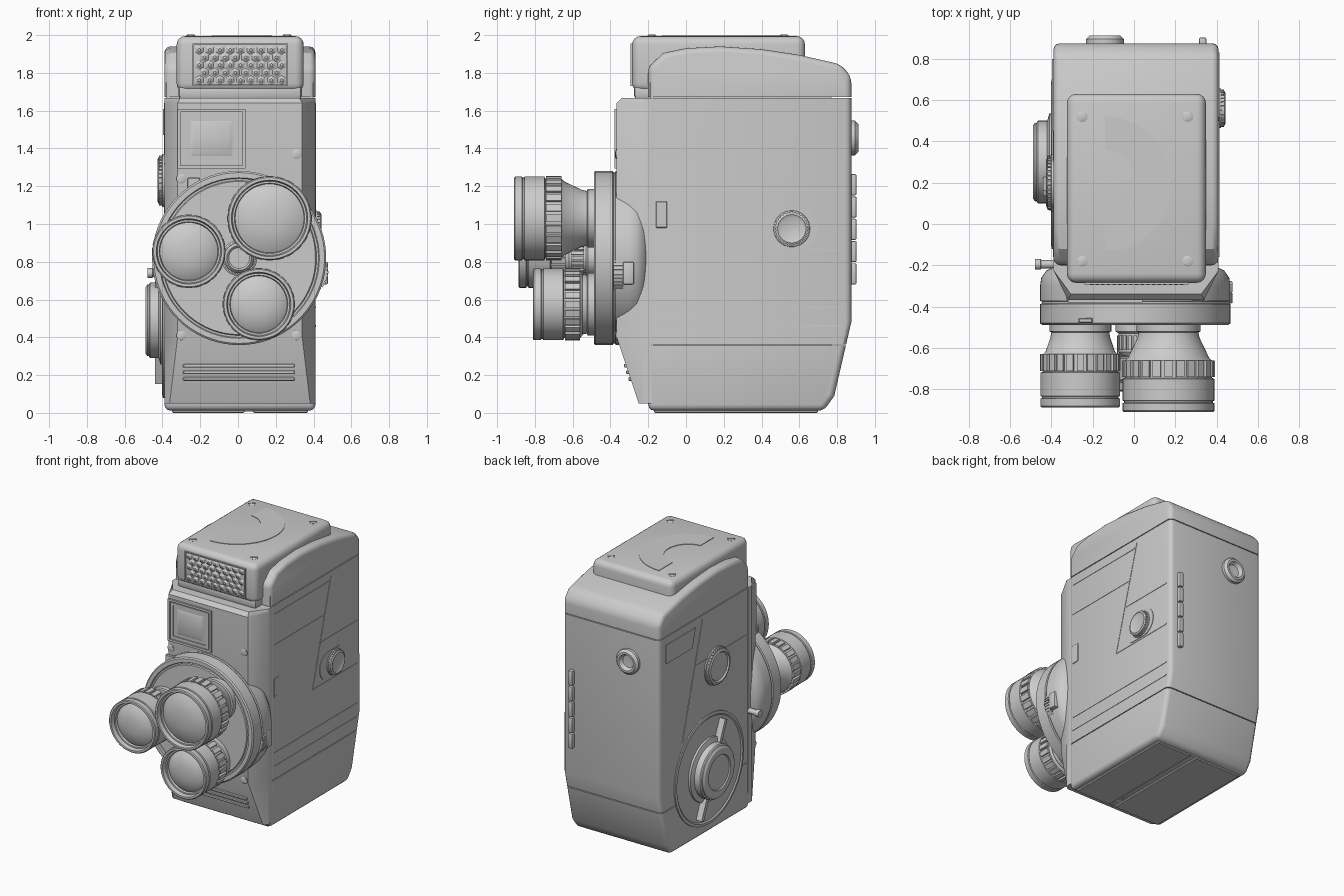
import bpy, bmesh
from math import sin, cos, pi, radians, sqrt
from mathutils import Vector, Matrix

old = bpy.data.objects.get("Cube")
if old:
    bpy.data.objects.remove(old)

grey = bpy.data.materials.new("light_grey")
grey.use_nodes = True
grey.diffuse_color = (0.6, 0.6, 0.6, 1)
grey.node_tree.nodes["Principled BSDF"].inputs["Base Color"].default_value = (0.6, 0.6, 0.6, 1)
parts = []

FRONT, BACK = Vector((0, -1, 0)), Vector((0, 1, 0))
LEFT, RIGHT, UP = Vector((1, 0, 0)), Vector((-1, 0, 0)), Vector((0, 0, 1))


def finish(name, bm, matrix=None):
    bmesh.ops.recalc_face_normals(bm, faces=bm.faces)
    mesh = bpy.data.meshes.new(name)
    bm.to_mesh(mesh)
    bm.free()
    mesh.materials.append(grey)
    ob = bpy.data.objects.new(name, mesh)
    if matrix:
        ob.matrix_world = matrix
    bpy.context.collection.objects.link(ob)
    parts.append(ob)
    return ob


def bevel_sharp(bm, width, segments=3):
    edges = [e for e in bm.edges if len(e.link_faces) == 2 and e.calc_face_angle(0) > radians(35)]
    bmesh.ops.bevel(bm, geom=edges, offset=width, segments=segments, profile=0.5,
                    affect='EDGES', clamp_overlap=True)


def add_box(bm, lo, hi, turn=None):
    lo, hi = Vector(lo), Vector(hi)
    m = Matrix.Translation((lo + hi) / 2) @ Matrix.Diagonal((*(hi - lo), 1))
    bmesh.ops.create_cube(bm, size=1, matrix=turn @ m if turn else m)


def box(name, lo, hi, bevel=0, segments=3):
    bm = bmesh.new()
    add_box(bm, lo, hi)
    if bevel:
        bevel_sharp(bm, bevel, segments)
    return finish(name, bm)


def prism(bm, points, depth):
    """Extrude a closed outline of 3D points along a vector."""
    face = bm.faces.new([bm.verts.new(p) for p in points])
    ext = bmesh.ops.extrude_face_region(bm, geom=[face], use_keep_orig=True)
    bmesh.ops.translate(bm, vec=depth, verts=[v for v in ext["geom"] if isinstance(v, bmesh.types.BMVert)])
    bmesh.ops.recalc_face_normals(bm, faces=bm.faces)


def facing(centre, direction):
    return Matrix.Translation(centre) @ direction.to_track_quat('Z', 'Y').to_matrix().to_4x4()


def lathe(name, centre, direction, profile, teeth=None, segments=48):
    """Spin (radius, height) points; teeth = (count, radius, low, high) adds grip ribs."""
    bm = bmesh.new()
    verts = [bm.verts.new((r, 0, h)) for r, h in profile]
    edges = [bm.edges.new(pair) for pair in zip(verts, verts[1:])]
    bmesh.ops.spin(bm, geom=verts + edges, axis=(0, 0, 1), cent=(0, 0, 0),
                   angle=2 * pi, steps=segments, use_duplicate=False)
    bmesh.ops.remove_doubles(bm, verts=bm.verts, dist=0.0005)
    if teeth:
        count, radius, low, high = teeth
        half = radius * pi / count * 0.66
        for i in range(count):
            add_box(bm, (radius - 0.03, -half, low), (radius, half, high),
                    Matrix.Rotation(2 * pi * i / count, 4, 'Z'))
    return finish(name, bm, facing(centre, direction))


def screw(name, centre, direction):
    lathe(name, centre, direction, [(0.026, -0.01), (0.026, 0.003), (0.02, 0.006), (0, 0.007)], segments=20)
    bm = bmesh.new()
    add_box(bm, (-0.024, -0.004, 0), (0.024, 0.004, 0.01), Matrix.Rotation(0.7, 4, 'Z'))
    finish(name + "_slot", bm, facing(centre, direction))


# Main shell: one side profile, rounded, then split at the two seams
SIDE = [(-0.2, 0.012), (0.73, 0.012), (0.785, 0.09), (0.875, 0.48), (0.875, 1.78), (0.82, 1.845),
        (0.6, 1.895), (0.4, 1.925), (0.18, 1.94), (0, 1.93), (-0.12, 1.905), (-0.2, 1.83)]


def shell(name, low, high):
    bm = bmesh.new()
    prism(bm, [(-0.39, y, z) for y, z in SIDE], (0.8, 0, 0))
    bevel_sharp(bm, 0.032)
    for z, flip in ((low, -1), (high, 1)):
        cut = bmesh.ops.bisect_plane(bm, geom=bm.verts[:] + bm.edges[:] + bm.faces[:],
                                     plane_co=(0, 0, z), plane_no=(0, 0, flip), clear_outer=True)
        rim = [e for e in cut["geom_cut"] if isinstance(e, bmesh.types.BMEdge)]
        if rim:
            bmesh.ops.holes_fill(bm, edges=rim)
    finish(name, bm)


shell("lower_shell", -1, 0.357)
shell("middle_shell", 0.363, 1.667)
shell("upper_shell", 1.673, 3)
box("shell_core", (-0.38, -0.19, 0.1), (0.4, 0.77, 1.75))
box("base_plate_right", (-0.35, -0.17, 0), (0.035, 0.7, 0.02), 0.006, 1)
box("base_plate_left", (0.08, -0.17, 0), (0.37, 0.7, 0.02), 0.006, 1)
lathe("tripod_socket", (0.058, -0.08, 0.02), -UP, [(0.012, 0), (0.012, 0.008), (0.03, 0.012), (0.03, -0.01)])

# Front housing: tapered block with a sloping foot
bm = bmesh.new()
rings = []
for z, wide, front in ((0.05, 0.372, -0.25), (0.4, 0.33, -0.367), (1.64, 0.33, -0.367), (1.668, 0.315, -0.34)):
    rings.append([bm.verts.new((x + 0.01, y, z)) for x, y in
                  ((-0.4, -0.18), (-0.4, -0.225), (-wide, front), (wide, front), (0.4, -0.225), (0.4, -0.18))])
for a, b in zip(rings, rings[1:]):
    for i in range(6):
        j = (i + 1) % 6
        bm.faces.new((a[i], a[j], b[j], b[i]))
bm.faces.new(rings[0])
bm.faces.new(rings[-1])
bevel_sharp(bm, 0.008, 2)
finish("front_housing", bm)
for i, z in enumerate((0.18, 0.215, 0.25)):
    y = -0.367 + (0.4 - z) / 0.35 * 0.117
    box(f"front_louvre_{i}", (-0.29, y - 0.012, z - 0.01), (0.3, y + 0.03, z + 0.01), 0.004, 1)

# Lamp housing on top, with its dimpled front window
box("lamp_housing", (-0.325, -0.285, 1.7), (0.348, 0.63, 1.995), 0.045, 4)
box("lamp_base", (-0.315, -0.275, 1.66), (0.338, 0.6, 1.74), 0.02, 2)
bm = bmesh.new()
for lo, hi in (((-0.24, 1.73), (0.265, 1.738)), ((-0.24, 1.947), (0.265, 1.955)),
               ((-0.24, 1.73), (-0.232, 1.955)), ((0.257, 1.73), (0.265, 1.955))):
    add_box(bm, (lo[0], -0.293, lo[1]), (hi[0], -0.28, hi[1]))
finish("lamp_window_frame", bm)
bm = bmesh.new()
for row in range(5):
    for col in range(9 - row % 2):
        at = Vector((-0.205 + 0.0545 * (col + row % 2 / 2), -0.288, 1.762 + 0.04 * row))
        bmesh.ops.create_cone(bm, cap_ends=True, segments=6, radius1=0.031, radius2=0.008,
                              depth=0.014, matrix=facing(at, FRONT))
finish("lamp_window_dimples", bm)

# Half-ring plate and screws on the lamp housing
bm = bmesh.new()
arc = [i * pi / 24 - pi / 2 for i in range(25)]
outline = [(-0.14 + 0.32 * cos(a), 0.195 + 0.325 * sin(a), 1.99) for a in arc]
outline += [(-0.14 + 0.15 * cos(a), 0.195 + 0.165 * sin(a), 1.99) for a in reversed(arc)]
prism(bm, outline, (0, 0, 0.009))
finish("top_half_ring", bm)
for i, (x, y) in enumerate(((-0.25, 0.52), (0.26, 0.52), (-0.25, -0.18), (0.26, -0.18))):
    screw(f"top_screw_{i}", (x, y, 1.993), UP)
for i, (x, z) in enumerate(((0.31, 1.37), (-0.3, 1.24), (-0.3, 0.41), (0.31, 0.41))):
    screw(f"front_screw_{i}", (x, -0.367, z), FRONT)

# Viewfinder: stepped frame around a raised pane
def frame(name, x0, x1, z0, z1, w, depth):
    bm = bmesh.new()
    for lo, hi in (((x0, z0), (x1, z0 + w)), ((x0, z1 - w), (x1, z1)),
                   ((x0, z0 + w), (x0 + w, z1 - w)), ((x1 - w, z0 + w), (x1, z1 - w))):
        add_box(bm, (lo[0], -0.367 - depth, lo[1]), (hi[0], -0.35, hi[1]))
    finish(name, bm)


frame("viewfinder_outer_frame", -0.32, 0.04, 1.295, 1.61, 0.016, 0.012)
frame("viewfinder_inner_frame", -0.297, 0.017, 1.318, 1.587, 0.02, 0.007)
bm = bmesh.new()
bmesh.ops.create_cone(bm, cap_ends=True, segments=4, radius1=0.125 * sqrt(2), radius2=0.085 * sqrt(2), depth=0.016,
                      matrix=facing((-0.14, -0.367, 1.4525), FRONT) @ Matrix.Diagonal((1.06, 0.88, 1, 1))
                      @ Matrix.Rotation(pi / 4, 4, 'Z'))
finish("viewfinder_pane", bm)

# Lens turret
TURRET = (0.006, 0, 0.82)
lathe("turret", TURRET, FRONT, [(0, 0.1), (0.38, 0.2), (0.43, 0.225), (0.455, 0.26), (0.461, 0.3), (0.461, 0.372),
      (0.452, 0.376), (0.452, 0.384), (0.461, 0.388), (0.461, 0.48), (0.452, 0.488), (0.425, 0.488),
      (0.42, 0.478), (0.41, 0.478), (0.405, 0.486), (0, 0.486)], segments=72)
lathe("turret_hub", TURRET, FRONT, [(0.095, 0.48), (0.095, 0.52), (0.08, 0.53), (0.08, 0.62), (0.065, 0.64),
      (0.055, 0.63), (0, 0.63)], teeth=(20, 0.088, 0.54, 0.61))
box("turret_index", (-0.27, -0.48, 1.18), (-0.2, -0.455, 1.245), 0.005, 1)


# Lenses share one barrel shape: mount, cone, ribbed grip, front rim and domed glass
def lens(name, x, z, r, neck, back, tip):
    grip = back + 0.085
    lathe(name, (x, 0, z), FRONT, [
        (neck + 0.01, 0.47), (neck + 0.01, 0.52), (neck, 0.525), (neck + 0.005, 0.55), (r - 0.025, back - 0.012),
        (r - 0.012, back), (r - 0.012, grip), (r, grip + 0.005), (r, tip - 0.055), (r - 0.007, tip - 0.052),
        (r - 0.007, tip - 0.045), (r, tip - 0.042), (r, tip - 0.006), (r - 0.006, tip), (r - 0.02, tip),
        (r - 0.026, tip - 0.03), (r - 0.036, tip - 0.03), (r - 0.04, tip - 0.045), (r * 0.6, tip - 0.02),
        (r * 0.3, tip - 0.008), (0, tip - 0.004)], teeth=(24, r + 0.002, back, grip - 0.004))


lens("large_lens", 0.167, 1.03, 0.222, 0.145, 0.66, 0.91)
lens("medium_lens", -0.26, 0.855, 0.193, 0.14, 0.63, 0.888)
lens("small_lens", 0.11, 0.575, 0.19, 0.155, 0.56, 0.81)

# Turret side wheel
lathe("turret_side_wheel", (0.36, 0, 0.745), FRONT, [(0, 0.33), (0.112, 0.33), (0.112, 0.385), (0, 0.385)],
      teeth=(36, 0.118, 0.333, 0.382))
box("turret_side_catch", (0.42, -0.335, 0.68), (0.477, -0.275, 0.8), 0.01, 2)

# Left side: knob in a rounded plate
bm = bmesh.new()
ends = [(0.59 if cos(a) > 0 else 0.485, a) for a in (i * pi / 16 + pi / 32 for i in range(32))]
prism(bm, [(0.4, y + 0.105 * cos(a), 0.975 + 0.105 * sin(a)) for y, a in ends], (0.014, 0, 0))
finish("side_knob_plate", bm)
lathe("side_knob", (0, 0.56, 0.975), LEFT, [(0.1, 0.4), (0.095, 0.42), (0.085, 0.423), (0.085, 0.437), (0.075, 0.443),
      (0.06, 0.435), (0, 0.435)], teeth=(28, 0.09, 0.41, 0.435))


# Thin trim lines on both sides
def trim(name, x, runs):
    bm = bmesh.new()
    for (y0, z0), (y1, z1) in runs:
        d = Vector((0, y1 - y0, z1 - z0))
        n = Vector((0, -d.z, d.y)).normalized() * 0.004
        a, b = Vector((x - 0.003, y0, z0)), Vector((x - 0.003, y1, z1))
        prism(bm, [a - n, b - n, b + n, a + n], (0.006, 0, 0))
    finish(name, bm)


slant = [((0.52, 1.64), (0.3, 0.86)), ((-0.16, 1.6), (0.5, 1.6)), ((-0.16, 1.37), (0.44, 1.37)),
         ((0.3, 0.86), (0.83, 0.86)), ((0.4, 1.18), (0.83, 1.18))]
trim("left_trim", 0.41, slant + [((-0.16, z), (0.83, z)) for z in (0.46, 0.56)])
trim("right_trim", -0.39, [((0.36, 1.64), (0.6, 0.8)), ((0.45, 1.32), (-0.16, 1.32))])
box("left_latch", (0.4, -0.16, 0.98), (0.414, -0.1, 1.12), 0.003, 1)

# Right side: winding crank, dial and counter window
lathe("crank_ring", (0, 0.29, 0.49), RIGHT, [(0.41, 0.38), (0.41, 0.398), (0.39, 0.402), (0.38, 0.394), (0, 0.394)],
      segments=64)
lathe("crank_boss", (0, 0.3, 0.49), RIGHT, [(0.235, 0.38), (0.235, 0.41), (0.2, 0.42), (0.2, 0.465), (0.19, 0.472),
      (0.19, 0.48), (0.175, 0.49), (0.13, 0.49), (0.125, 0.482), (0, 0.482)])
bm = bmesh.new()
add_box(bm, (-0.44, -0.014, -0.36), (-0.39, 0.014, 0.36),
        Matrix.Translation((0, 0.29, 0.49)) @ Matrix.Rotation(0.4, 4, 'X'))
finish("crank_bar", bm)
lathe("speed_dial", (0, 0.2, 1.23), RIGHT, [(0.14, 0.38), (0.14, 0.4), (0.125, 0.405), (0.125, 0.42), (0.11, 0.426),
      (0.1, 0.415), (0, 0.415)], teeth=(36, 0.132, 0.4, 0.418))
bm = bmesh.new()
prism(bm, [(-0.385, y, z) for y, z in ((0.8, 1.47), (0.8, 1.61), (0.45, 1.61), (0.49, 1.47))], (-0.011, 0, 0))
finish("counter_window", bm)
lathe("release_button", (0, -0.195, 0.74), RIGHT, [(0.02, 0.36), (0.02, 0.45), (0.026, 0.452), (0.026, 0.48), (0, 0.48)],
      segments=24)

# Back: eyepiece and door hinge
lathe("eyepiece", (-0.14, 0, 1.455), BACK, [(0.092, 0.86), (0.092, 0.895), (0.075, 0.912), (0.06, 0.912),
      (0.045, 0.885), (0, 0.88)])
for i in range(5):
    z = 0.68 + 0.118 * i
    box(f"back_hinge_{i}", (0.315, 0.865, z), (0.35, 0.903, z + 0.112), 0.008, 2)

# Smooth shading with crisp edges
bpy.ops.object.select_all(action='DESELECT')
for ob in parts:
    ob.select_set(True)
bpy.context.view_layer.objects.active = parts[0]
bpy.ops.object.shade_smooth_by_angle(angle=radians(30))
